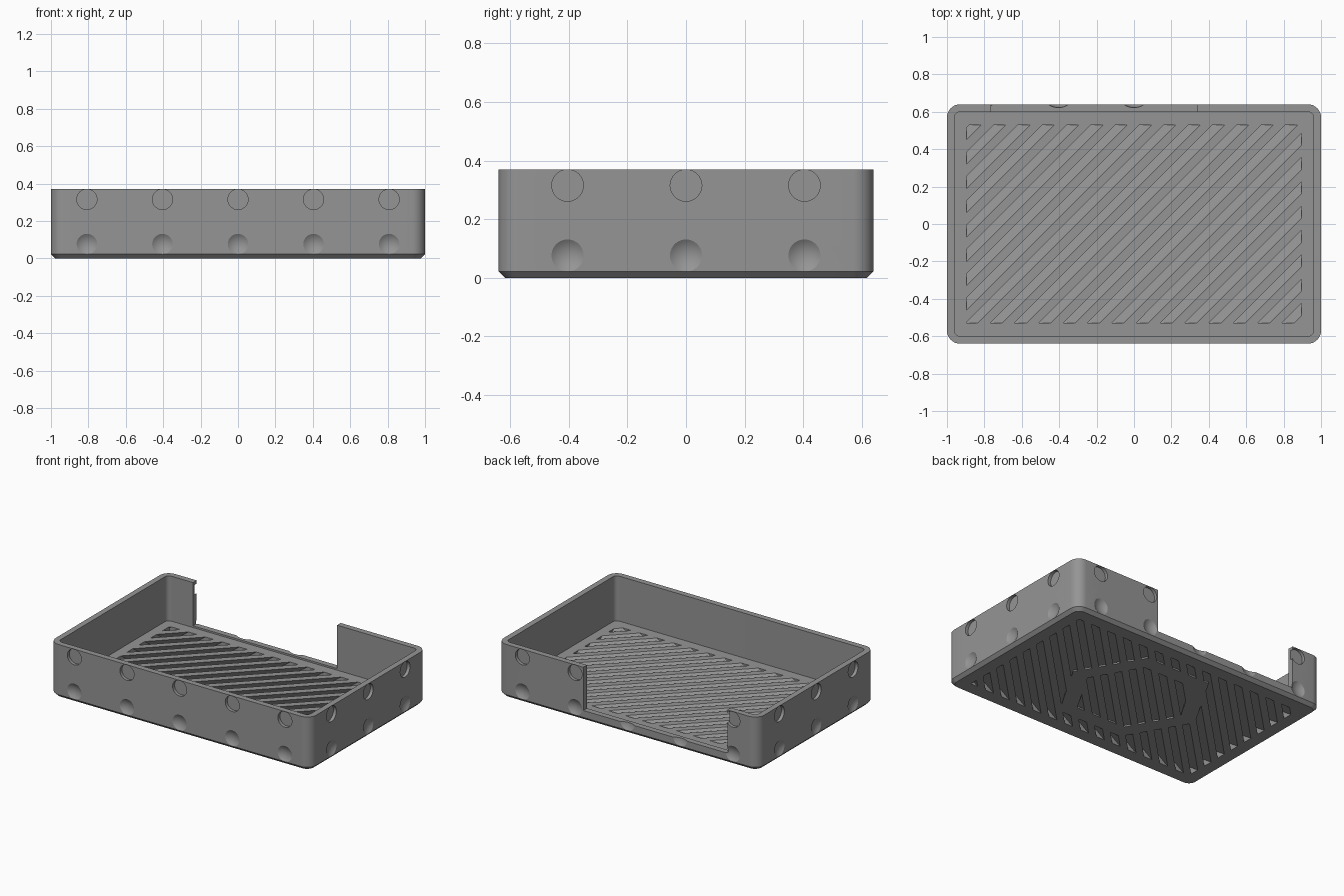
import bpy, bmesh, math
from mathutils import Vector, Matrix

if "Cube" in bpy.data.objects:
    bpy.data.objects.remove(bpy.data.objects["Cube"])

W, D, H = 1.0, 0.64, 0.37        # half width, half depth, height
FLOOR, WALL = 0.058, 0.04


def make(name, bm):
    bmesh.ops.recalc_face_normals(bm, faces=bm.faces)
    mesh = bpy.data.meshes.new(name)
    bm.to_mesh(mesh)
    bm.free()
    ob = bpy.data.objects.new(name, mesh)
    bpy.context.collection.objects.link(ob)
    return ob


def outline(hx, hy, r, n=8):
    pts = []
    for q, (sx, sy) in enumerate([(1, 1), (-1, 1), (-1, -1), (1, -1)]):
        for i in range(n + 1):
            a = math.pi / 2 * (q + i / n)
            pts.append((sx * (hx - r) + r * math.cos(a), sy * (hy - r) + r * math.sin(a)))
    return pts


def loft(bm, layers):
    """Solid through a stack of (outline, z) layers."""
    loops = [[bm.verts.new((x, y, z)) for x, y in pts] for pts, z in layers]
    n = len(loops[0])
    bm.faces.new(loops[0][::-1])
    bm.faces.new(loops[-1])
    for a, b in zip(loops, loops[1:]):
        for i in range(n):
            j = (i + 1) % n
            bm.faces.new((a[i], a[j], b[j], b[i]))


def cut(target, cutter):
    mod = target.modifiers.new("cut", 'BOOLEAN')
    mod.operation, mod.solver, mod.object = 'DIFFERENCE', 'EXACT', cutter
    bpy.context.view_layer.objects.active = target
    bpy.ops.object.modifier_apply(modifier=mod.name)
    bpy.data.objects.remove(cutter, do_unlink=True)


# Tray body with chamfered foot
bm = bmesh.new()
loft(bm, [(outline(W - 0.022, D - 0.022, 0.05), 0), (outline(W, D, 0.07), 0.022),
          (outline(W, D, 0.07), H)])
tray = make("tray", bm)

# Hollow interior
bm = bmesh.new()
loft(bm, [(outline(W - WALL, D - WALL, 0.03), FLOOR), (outline(W - WALL, D - WALL, 0.03), H + 0.1)])
cut(tray, make("interior_cutter", bm))

# Round pockets near the rim and shallow dimples near the foot, on all four walls
spots = []
for x in (-0.808, -0.404, 0, 0.404, 0.808):
    spots += [(Vector((x, -D, 0)), Vector((0, -1, 0))), (Vector((x, D, 0)), Vector((0, 1, 0)))]
for y in (-0.404, 0, 0.404):
    spots += [(Vector((-W, y, 0)), Vector((-1, 0, 0))), (Vector((W, y, 0)), Vector((1, 0, 0)))]
bm = bmesh.new()
R, DEPTH = 0.093, 0.018
for p, n in spots:
    turn = n.to_track_quat('Z', 'Y').to_matrix().to_4x4()
    bmesh.ops.create_cone(bm, cap_ends=True, segments=32, radius1=0.054, radius2=0.054, depth=0.044,
                          matrix=Matrix.Translation(p + Vector((0, 0, 0.315))) @ turn)
    bmesh.ops.create_uvsphere(bm, u_segments=40, v_segments=24, radius=R,
                              matrix=Matrix.Translation(p + n * (R - DEPTH) + Vector((0, 0, 0.076))) @ turn)
cut(tray, make("pocket_cutter", bm))

# Opening in the back wall
bm = bmesh.new()
loft(bm, [([(-0.765, 0.55), (0.34, 0.55), (0.34, 0.8), (-0.765, 0.8)], z) for z in (0.07, 0.6)])
cut(tray, make("opening_cutter", bm))

# Slanted diagonal vent slots, clipped to a rectangle
bm = bmesh.new()
Z0, Z1, STEP, WIDTH = -0.02, 0.08, 0.13, 0.065
for k in range(-9, 15):
    u = -0.37 + k * STEP
    part = bmesh.new()
    layers = []
    for z in (Z0, Z1):
        s = (z - FLOOR) * math.sqrt(2)     # 45 degree lean
        layers.append(([(u + s - 2, -2), (u + s + WIDTH - 2, -2),
                        (u + s + WIDTH + 2, 2), (u + s + 2, 2)], z))
    loft(part, layers)
    for co, no in [((0.895, 0, 0), (1, 0, 0)), ((-0.895, 0, 0), (-1, 0, 0)),
                   ((0, 0.53, 0), (0, 1, 0)), ((0, -0.53, 0), (0, -1, 0))]:
        res = bmesh.ops.bisect_plane(part, geom=part.verts[:] + part.edges[:] + part.faces[:],
                                     plane_co=co, plane_no=no, clear_outer=True)
        edges = [e for e in res['geom_cut'] if isinstance(e, bmesh.types.BMEdge)]
        if len(edges) > 2:
            bmesh.ops.edgeloop_fill(part, edges=edges)
    if len(part.faces) > 3:
        bmesh.ops.recalc_face_normals(part, faces=part.faces)
        tmp = bpy.data.meshes.new("slot")
        part.to_mesh(tmp)
        bm.from_mesh(tmp)
        bpy.data.meshes.remove(tmp)
    part.free()
slots = make("slot_cutter", bm)


# Hexagonal ring left solid on the underside
def hexagon(r):
    return [(r * math.cos(i * math.pi / 3), r * math.sin(i * math.pi / 3)) for i in range(6)]


bm = bmesh.new()
loft(bm, [(hexagon(0.5), -0.1), (hexagon(0.5), 0.011)])
ring = make("ring_cutter", bm)
bm = bmesh.new()
loft(bm, [(hexagon(0.38), -0.2), (hexagon(0.38), 0.1)])
cut(ring, make("ring_hole_cutter", bm))
cut(slots, ring)
cut(tray, slots)

# Finish
grey = bpy.data.materials.new("grey")
grey.diffuse_color = (0.3, 0.3, 0.3, 1)
grey.use_nodes = True
grey.node_tree.nodes["Principled BSDF"].inputs["Base Color"].default_value = grey.diffuse_color
tray.data.materials.clear()
tray.data.materials.append(grey)
for poly in tray.data.polygons:
    poly.material_index = 0
bpy.ops.object.select_all(action='DESELECT')
tray.select_set(True)
bpy.context.view_layer.objects.active = tray
bpy.ops.object.shade_smooth_by_angle(angle=math.radians(25))
